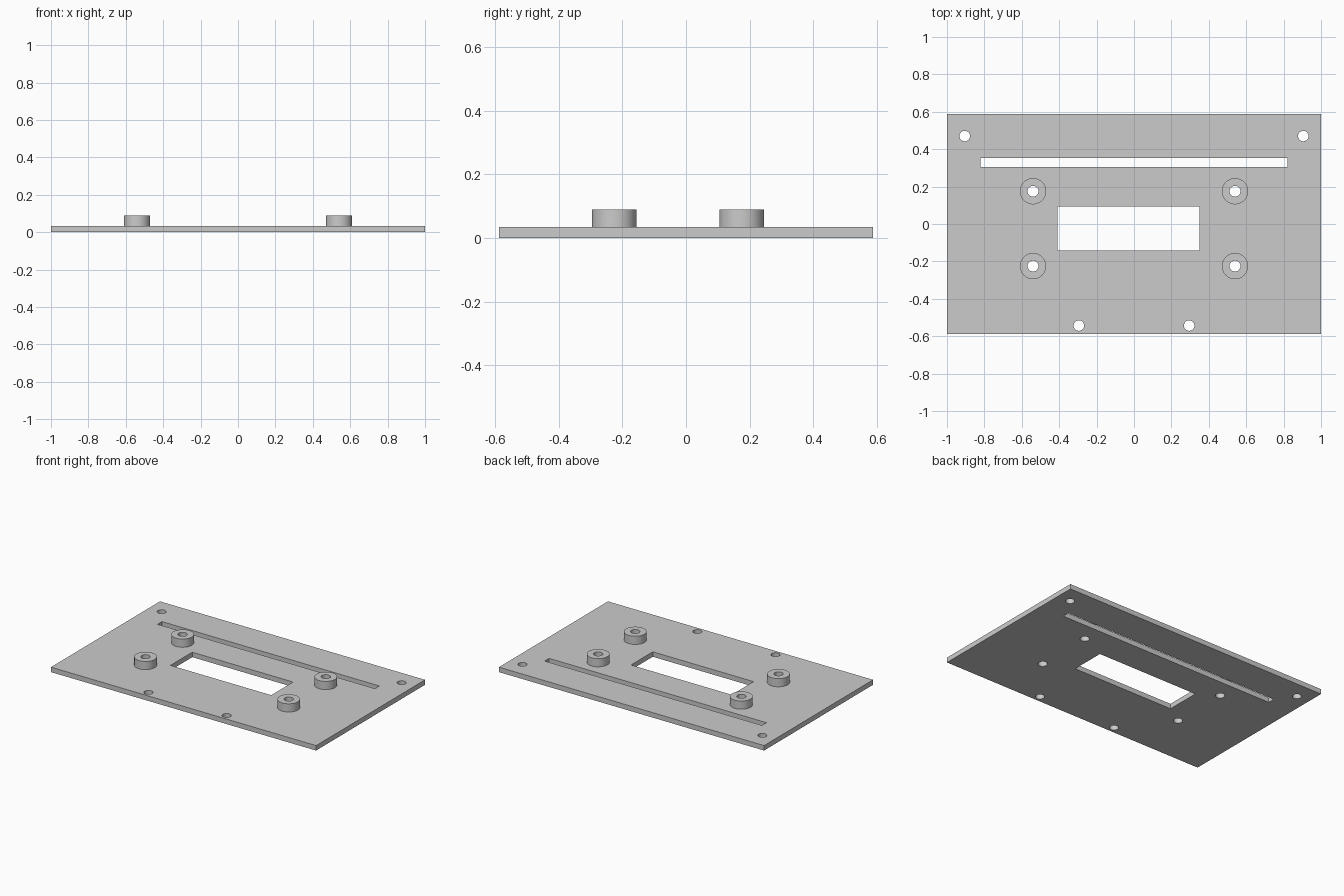
import bpy
import math

cube = bpy.data.objects.get("Cube")
if cube:
    bpy.data.objects.remove(cube, do_unlink=True)

THICK = 0.034
BOSS_TOP = 0.09
HALF_Y = 0.587

grey = bpy.data.materials.new("plain grey")
grey.use_nodes = True
colour = (0.6, 0.6, 0.6, 1)
grey.diffuse_color = colour
grey.node_tree.nodes["Principled BSDF"].inputs["Base Color"].default_value = colour


def box(name, x0, x1, y0, y1, z0, z1):
    bpy.ops.mesh.primitive_cube_add(
        size=1, location=((x0 + x1) / 2, (y0 + y1) / 2, (z0 + z1) / 2))
    ob = bpy.context.object
    ob.name = name
    ob.scale = (x1 - x0, y1 - y0, z1 - z0)
    bpy.ops.object.transform_apply(location=False, rotation=False, scale=True)
    ob.data.materials.append(grey)
    return ob


def cylinder(name, x, y, radius, z0, z1):
    bpy.ops.mesh.primitive_cylinder_add(
        vertices=48, radius=radius, depth=z1 - z0, location=(x, y, (z0 + z1) / 2))
    ob = bpy.context.object
    ob.name = name
    ob.data.materials.append(grey)
    return ob


def cut(target, cutter):
    mod = target.modifiers.new("cut", "BOOLEAN")
    mod.operation = "DIFFERENCE"
    mod.solver = "EXACT"
    mod.object = cutter
    bpy.ops.object.select_all(action="DESELECT")
    bpy.context.view_layer.objects.active = target
    target.select_set(True)
    bpy.ops.object.modifier_apply(modifier=mod.name)
    bpy.data.objects.remove(cutter, do_unlink=True)


def smooth(ob):
    bpy.ops.object.select_all(action="DESELECT")
    bpy.context.view_layer.objects.active = ob
    ob.select_set(True)
    bpy.ops.object.shade_smooth_by_angle(angle=math.radians(30))


# Base plate with its window and long slot
plate = box("base_plate", -1, 1, -HALF_Y, HALF_Y, 0, THICK)
cut(plate, box("window_cutter", -0.41, 0.35, -0.142, 0.093, -0.1, 0.2))
cut(plate, box("slot_cutter", -0.82, 0.82, 0.304, 0.352, -0.1, 0.2))

# Mounting holes, mirrored left and right
for side in (-1, 1):
    for x, y in ((0.905, 0.47), (0.295, -0.543)):
        cut(plate, cylinder("hole_cutter", side * x, y, 0.028, -0.1, 0.2))

# Four raised standoffs, bored through together with the plate
for side, side_name in ((-1, "right"), (1, "left")):
    for y, end_name in ((-0.225, "front"), (0.175, "back")):
        x = side * 0.54
        boss = cylinder(f"standoff_{end_name}_{side_name}", x, y, 0.07, THICK, BOSS_TOP)
        for part in (plate, boss):
            cut(part, cylinder("bore_cutter", x, y, 0.029, -0.1, 0.2))
        smooth(boss)

smooth(plate)
